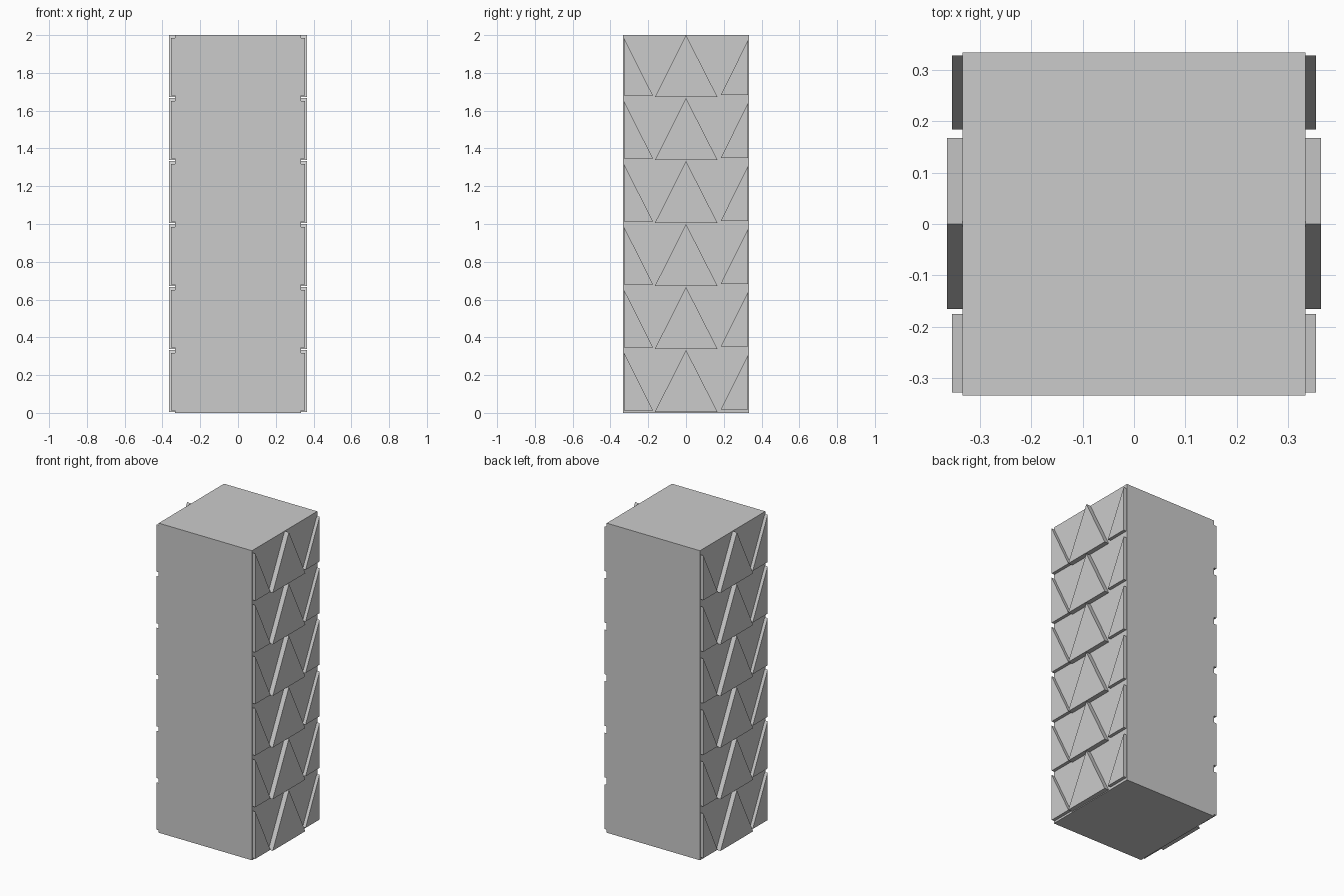
import bpy

if "Cube" in bpy.data.objects:
    bpy.data.objects.remove(bpy.data.objects["Cube"])

ROWS = 6
HALF = 1 / 3
STEP = 2 / ROWS


def prism_column(name, profile, depth):
    """Triangular plate on the +x face, repeated upward and mirrored to -x."""
    n = len(profile)
    inner = [(HALF - 0.005, y, z) for y, z in profile]
    outer = [(depth, y, z) for y, z in profile]
    faces = [tuple(reversed(range(n))), tuple(range(n, 2 * n))]
    faces += [(i, (i + 1) % n, n + (i + 1) % n, n + i) for i in range(n)]
    mesh = bpy.data.meshes.new(name)
    mesh.from_pydata(inner + outer, [], faces)
    obj = bpy.data.objects.new(name, mesh)
    bpy.context.collection.objects.link(obj)

    rows = obj.modifiers.new("rows", 'ARRAY')
    rows.count = ROWS
    rows.use_relative_offset = False
    rows.use_constant_offset = True
    rows.constant_offset_displace = (0, 0, STEP)
    obj.modifiers.new("both_sides", 'MIRROR').use_mirror_merge = False
    return obj


# Main square pillar
bpy.ops.mesh.primitive_cube_add(size=1, location=(0, 0, 1))
pillar = bpy.context.object
pillar.name = "pillar"
pillar.scale = (2 * HALF, 2 * HALF, 2)

# Full triangles up the middle of each side
prism_column("centre_triangles",
             [(-0.165, 0.005), (0.167, 0.005), (0.0, 0.333)], 0.364)

# Half triangles along the side edges, slightly lower relief
prism_column("left_half_triangles",
             [(-0.328, 0.013), (-0.175, 0.013), (-0.328, 0.318)], 0.354)
prism_column("right_half_triangles",
             [(0.184, 0.017), (0.328, 0.017), (0.328, 0.306)], 0.354)
